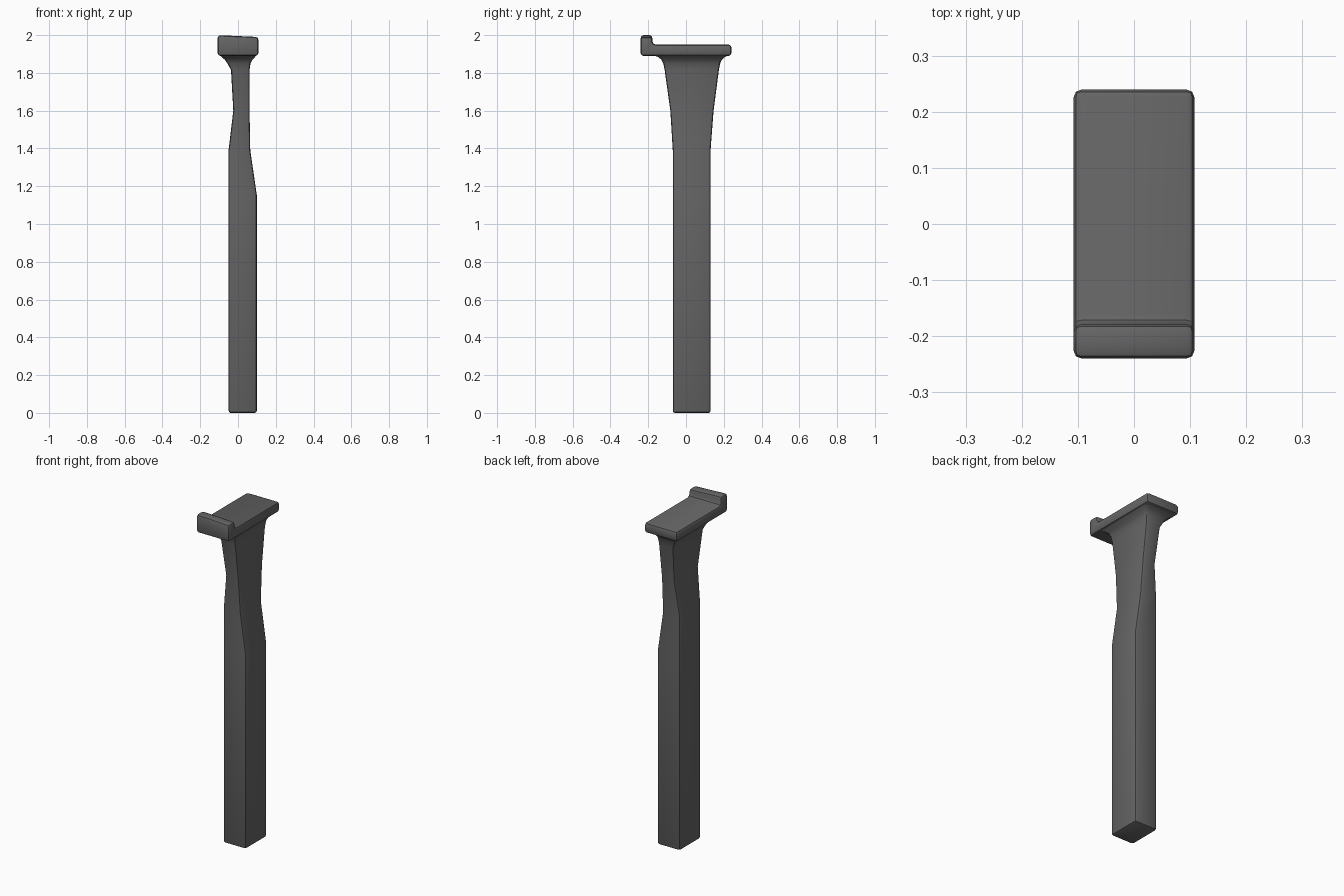
import bpy, bmesh

if "Cube" in bpy.data.objects:
    bpy.data.objects.remove(bpy.data.objects["Cube"])

mat = bpy.data.materials.new("dark grey")
mat.diffuse_color = (0.13, 0.13, 0.13, 1)
mat.use_nodes = True
mat.node_tree.nodes["Principled BSDF"].inputs["Base Color"].default_value = mat.diffuse_color


def finish(name, bm):
    bmesh.ops.recalc_face_normals(bm, faces=bm.faces)
    me = bpy.data.meshes.new(name)
    bm.to_mesh(me)
    bm.free()
    me.materials.append(mat)
    ob = bpy.data.objects.new(name, me)
    bpy.context.collection.objects.link(ob)
    bpy.context.view_layer.objects.active = ob
    ob.select_set(True)
    bpy.ops.object.shade_smooth_by_angle(angle=0.6)
    ob.select_set(False)
    return ob


# shaft: stacked rectangles with rounded corners (z, x0, x1, y0, y1, corner)
sections = [
    (0.000, -0.040, 0.090, -0.060, 0.120, 0.008),
    (0.004, -0.047, 0.097, -0.067, 0.127, 0.011),
    (0.012, -0.050, 0.100, -0.070, 0.130, 0.012),
    (1.150, -0.050, 0.100, -0.070, 0.130, 0.012),
    (1.390, -0.050, 0.065, -0.070, 0.130, 0.012),
    (1.600, -0.025, 0.061, -0.083, 0.146, 0.012),
    (1.815, -0.037, 0.061, -0.113, 0.174, 0.012),
    (1.850, -0.056, 0.066, -0.120, 0.181, 0.014),
    (1.870, -0.070, 0.076, -0.130, 0.190, 0.016),
    (1.884, -0.086, 0.090, -0.148, 0.206, 0.018),
    (1.894, -0.096, 0.098, -0.172, 0.226, 0.018),
    (1.910, -0.098, 0.098, -0.176, 0.228, 0.018),
]
bm = bmesh.new()
rings = []
for z, x0, x1, y0, y1, c in sections:
    ring = []
    for x, y, sx, sy in ((x0, y0, 1, 1), (x1, y0, -1, 1), (x1, y1, -1, -1), (x0, y1, 1, -1)):
        pts = [(x, y + sy * c), (x + sx * c * .3, y + sy * c * .3), (x + sx * c, y)]
        if sx != sy:
            pts.reverse()
        ring += [bm.verts.new((px, py, z)) for px, py in pts]
    rings.append(ring)
for a, b in zip(rings, rings[1:]):
    for i in range(len(a)):
        j = (i + 1) % len(a)
        bm.faces.new((a[i], a[j], b[j], b[i]))
bm.faces.new(rings[0])
bm.faces.new(rings[-1])
finish("shaft", bm)

# head plate with upturned lip: side profile (y, z) extruded across x
profile = [(-0.24, 1.89), (0.24, 1.89), (0.24, 1.95), (-0.160, 1.95),
           (-0.171, 1.954), (-0.178, 1.966), (-0.178, 2.0), (-0.24, 2.0)]
bm = bmesh.new()
left = [bm.verts.new((-0.108, y, z)) for y, z in profile]
# lip top drops slightly to the right
right = [bm.verts.new((0.108, y, z - (0.01 if z > 1.99 else 0))) for y, z in profile]
n = len(profile)
for i in range(n):
    j = (i + 1) % n
    bm.faces.new((left[i], left[j], right[j], right[i]))
bm.faces.new(left)
bm.faces.new(right)
bmesh.ops.recalc_face_normals(bm, faces=bm.faces)
sharp = [e for e in bm.edges if e.calc_face_angle_signed(0) > 0.9]
bmesh.ops.bevel(bm, geom=sharp, offset=0.015, segments=2, profile=0.5,
                affect='EDGES', clamp_overlap=True)
finish("head_plate", bm)
